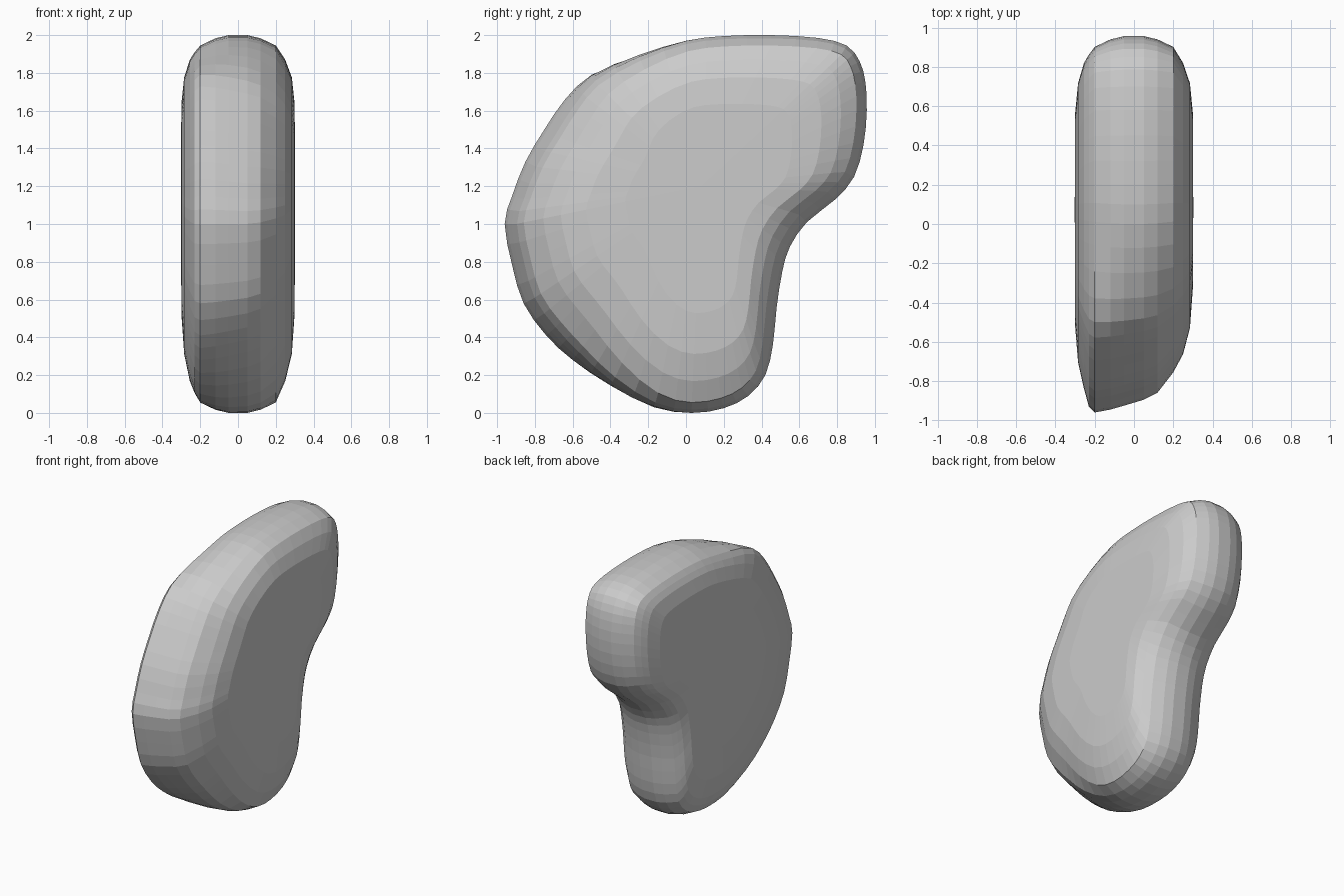
import bpy, bmesh
from mathutils import Vector

if "Cube" in bpy.data.objects:
    bpy.data.objects.remove(bpy.data.objects["Cube"])

# side outline (y, z), counter-clockwise from the bottom
OUTLINE = [(0.03, 0.0), (0.2, 0.025), (0.33, 0.09), (0.42, 0.2), (0.46, 0.36), (0.48, 0.56),
           (0.51, 0.75), (0.55, 0.88), (0.64, 1.01), (0.79, 1.13), (0.89, 1.25), (0.94, 1.42),
           (0.957, 1.6), (0.95, 1.75), (0.92, 1.86), (0.85, 1.945), (0.7, 1.985), (0.45, 2.0),
           (0.2, 1.995), (0.0, 1.97), (-0.25, 1.895), (-0.5, 1.79), (-0.64, 1.66), (-0.75, 1.5),
           (-0.85, 1.33), (-0.92, 1.15), (-0.96, 1.0), (-0.92, 0.78), (-0.86, 0.58),
           (-0.74, 0.41), (-0.6, 0.28), (-0.4, 0.145), (-0.17, 0.03)]
# slices across the width: x, inset on back/top/bottom, inset on the skewed front
SLICES = [(-0.3, 0.45, 0.43), (-0.285, 0.27, 0.25), (-0.255, 0.15, 0.12), (-0.23, 0.1, 0.03),
          (-0.2, 0.055, 0.0), (-0.12, 0.017, 0.015), (-0.05, 0.0, 0.035), (0.05, 0.0, 0.065),
          (0.12, 0.017, 0.1), (0.2, 0.055, 0.2), (0.25, 0.15, 0.29), (0.285, 0.27, 0.42),
          (0.3, 0.45, 0.62)]
CENTRE = Vector((0.08, 1.2))


def refine(pts):
    """Double the points of a closed outline along a smooth curve."""
    p = [Vector(q) for q in pts]
    n, out = len(p), []
    for i in range(n):
        a, b, c, d = p[i - 1], p[i], p[(i + 1) % n], p[(i + 2) % n]
        out += [b, (9 * (b + c) - a - d) / 16]
    return out


def inset(p, normal, d):
    """Move inward along the normal first, then toward the centre."""
    q = p + normal * min(d, 0.06)
    return q.lerp(CENTRE, max(0, d - 0.06) / 0.95)


def depth(s, w):
    return s[1] * (1 - w) + s[2] * w


pts = refine(OUTLINE)
n = len(pts)
bm = bmesh.new()
rings = []
for s in SLICES:
    ring = []
    for i, p in enumerate(pts):
        t = pts[(i + 2) % n] - pts[i - 2]
        normal = Vector((-t.y, t.x)).normalized()
        w = min(1, max(0, (-p.x + 0.05) / 0.8))
        w = w * w * (3 - 2 * w)
        # keep the widest slice on the outline
        d = depth(s, w) - min(depth(o, w) for o in SLICES)
        q = inset(p, normal, d)
        ring.append(bm.verts.new((s[0], q.x, q.y)))
    rings.append(ring)

# skin between slices
for a, b in zip(rings, rings[1:]):
    for i in range(n):
        j = (i + 1) % n
        bm.faces.new((a[i], a[j], b[j], b[i]))

# flat side caps
for ring, x in ((rings[0], -0.302), (rings[-1], 0.302)):
    c = bm.verts.new((x, CENTRE.x, CENTRE.y))
    for i in range(n):
        bm.faces.new((ring[i], ring[(i + 1) % n], c))
bmesh.ops.recalc_face_normals(bm, faces=bm.faces)

mesh = bpy.data.meshes.new("rounded_body")
bm.to_mesh(mesh)
bm.free()
bpy.context.collection.objects.link(bpy.data.objects.new("rounded_body", mesh))
